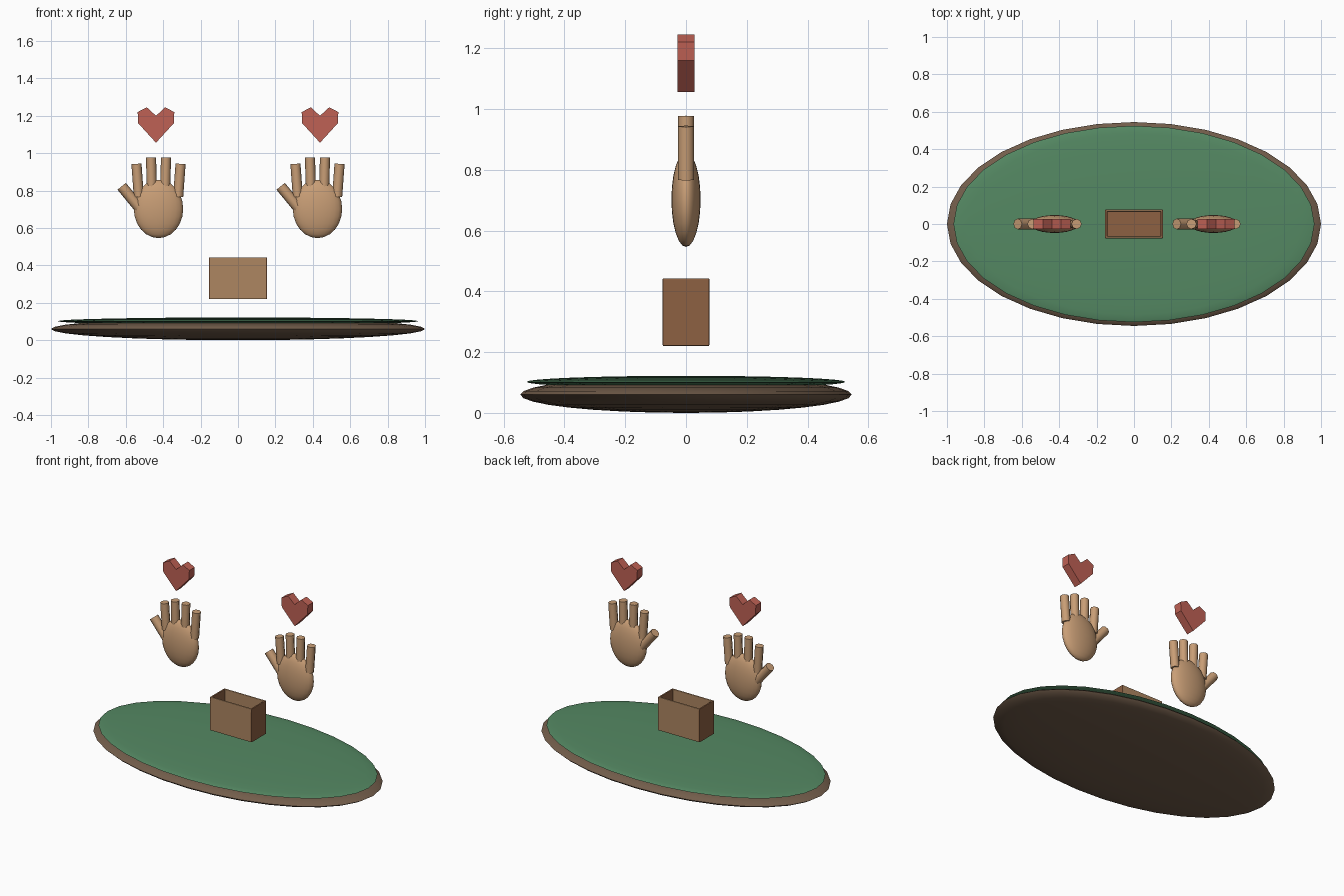
import bpy, bmesh, math
from mathutils import Vector

if "Cube" in bpy.data.objects:
    bpy.data.objects.remove(bpy.data.objects["Cube"])


def material(name, rgb):
    m = bpy.data.materials.new(name)
    m.diffuse_color = (*rgb, 1)
    m.use_nodes = True
    m.node_tree.nodes["Principled BSDF"].inputs["Base Color"].default_value = m.diffuse_color
    return m


WOOD = material("dark_wood", (0.17, 0.11, 0.07))
FELT = material("green_felt", (0.09, 0.25, 0.125))
SKIN = material("skin", (0.58, 0.34, 0.18))
RED = material("red", (0.52, 0.12, 0.09))
TAN = material("tan_board", (0.42, 0.24, 0.12))
BROWN = material("brown_board", (0.27, 0.12, 0.055))


def smooth(ob, angle):
    bpy.ops.object.select_all(action='DESELECT')
    ob.select_set(True)
    bpy.context.view_layer.objects.active = ob
    bpy.ops.object.shade_smooth_by_angle(angle=math.radians(angle))


def ellipsoid(name, loc, radii, mat, segments=32, rings=16):
    bpy.ops.mesh.primitive_uv_sphere_add(segments=segments, ring_count=rings, radius=1, location=loc)
    ob = bpy.context.object
    ob.name = name
    ob.scale = radii
    bpy.ops.object.transform_apply(location=False, rotation=False, scale=True)
    ob.data.materials.append(mat)
    smooth(ob, 60)
    return ob


def rod(name, a, b, radius, mat, sides=8):
    a, b = Vector(a), Vector(b)
    bpy.ops.mesh.primitive_cylinder_add(vertices=sides, radius=radius, depth=(b - a).length,
                                        location=(a + b) / 2)
    ob = bpy.context.object
    ob.name = name
    ob.rotation_euler = (b - a).to_track_quat('Z', 'Y').to_euler()
    ob.data.materials.append(mat)
    smooth(ob, 50)
    return ob


def board(name, loc, size, mat):
    bpy.ops.mesh.primitive_cube_add(size=1, location=loc)
    ob = bpy.context.object
    ob.name = name
    ob.scale = size
    bpy.ops.object.transform_apply(location=False, rotation=False, scale=True)
    ob.data.materials.append(mat)
    bev = ob.modifiers.new("bevel", 'BEVEL')
    bev.width = 0.004
    bev.segments = 2
    return ob


def heart(name, x):
    half = [(0.095, 1.16), (0.098, 1.22), (0.049, 1.245)]
    outline = [(0, 1.056)] + half + [(0, 1.20)] + [(-px, z) for px, z in reversed(half)]
    bm = bmesh.new()
    face = bm.faces.new([bm.verts.new((px, -0.028, z)) for px, z in outline])
    ext = bmesh.ops.extrude_face_region(bm, geom=[face])
    bmesh.ops.translate(bm, vec=(0, 0.056, 0),
                        verts=[v for v in ext["geom"] if isinstance(v, bmesh.types.BMVert)])
    bmesh.ops.recalc_face_normals(bm, faces=bm.faces)
    me = bpy.data.meshes.new(name)
    bm.to_mesh(me)
    bm.free()
    me.materials.append(RED)
    ob = bpy.data.objects.new(name, me)
    ob.location.x = x
    bpy.context.collection.objects.link(ob)


# Oval table top: wooden base with a felt lens on it
ellipsoid("table_base", (0, 0, 0.06), (1.0, 0.545, 0.06), WOOD)
ellipsoid("table_felt", (0, 0, 0.102), (0.965, 0.525, 0.02), FELT)

# Open box floating above the table
W, D, Z0, Z1, T = 0.155, 0.077, 0.22, 0.443, 0.012
zc, h = (Z0 + Z1) / 2, Z1 - Z0
board("box_floor", (0, 0, Z0 + T / 2), (2 * W - T, 2 * D - T, T), BROWN)
for s, lr, fb in ((-1, "left", "front"), (1, "right", "back")):
    board(f"box_{fb}", (0, s * (D - T / 2), zc), (2 * W - 0.004, T, h), TAN)
    board(f"box_{lr}", (s * (W - T / 2), 0, zc), (T, 2 * D, h), BROWN)

# Two identical hands, each with a heart above
FINGERS = [("index", -0.105, -0.118, 0.767, 0.943), ("middle", -0.035, -0.04, 0.78, 0.977),
           ("ring", 0.035, 0.04, 0.78, 0.977), ("little", 0.105, 0.118, 0.767, 0.943)]
for side, x in (("left", -0.425), ("right", 0.425)):
    ellipsoid(f"{side}_palm", (x, 0, 0.702), (0.132, 0.048, 0.156), SKIN, 24, 12)
    for fname, x0, x1, z0, z1 in FINGERS:
        rod(f"{side}_{fname}_finger", (x + x0, 0, z0), (x + x1, 0, z1), 0.027, SKIN)
    rod(f"{side}_thumb", (x - 0.10, 0, 0.705), (x - 0.197, 0, 0.823), 0.029, SKIN)
    heart(f"{side}_heart", math.copysign(0.4385, x))
